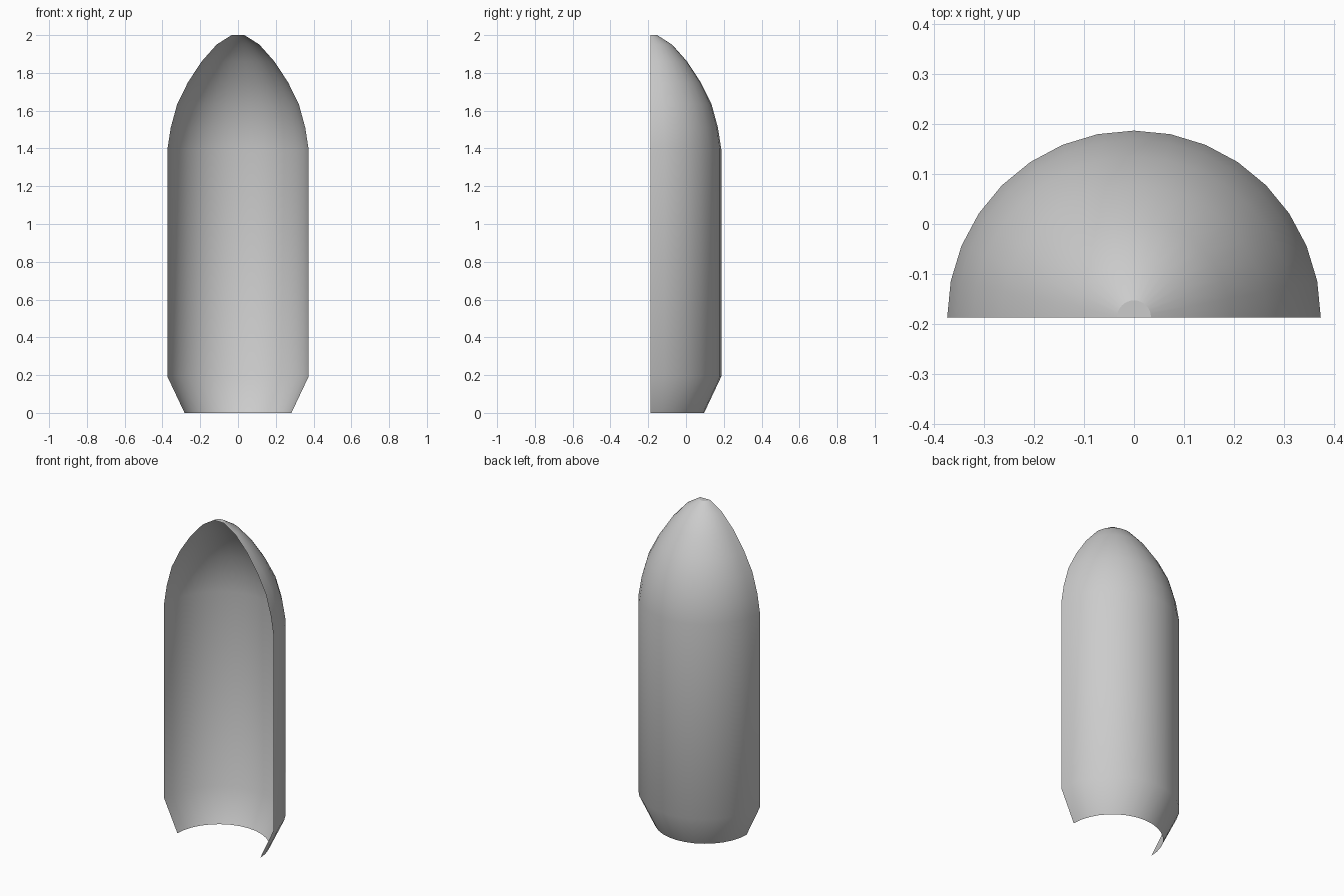
import bpy, bmesh, math

if "Cube" in bpy.data.objects:
    bpy.data.objects.remove(bpy.data.objects["Cube"])

AXIS_Y = -0.187   # the cut plane of the half shell
SEGMENTS = 16     # sides around the half turn

# Profile as (radius, height): tapered foot, straight wall, pointed nose
profile = [(0.283, 0), (0.374, 0.193), (0.374, 1.394), (0.356, 1.51),
           (0.322, 1.635), (0.265, 1.75), (0.193, 1.86),
           (0.113, 1.95), (0.034, 2.0)]

# Half shell: open front and bottom, single thin skin
bm = bmesh.new()
rings = []
for r, z in profile:
    rings.append([bm.verts.new((r * math.cos(math.pi * i / SEGMENTS),
                                AXIS_Y + r * math.sin(math.pi * i / SEGMENTS), z))
                  for i in range(SEGMENTS + 1)])
for a, b in zip(rings, rings[1:]):
    for i in range(SEGMENTS):
        bm.faces.new((a[i], a[i + 1], b[i + 1], b[i]))

# Small flat cap on the nose tip
bm.faces.new(rings[-1])

mesh = bpy.data.meshes.new("fairing_half")
bm.to_mesh(mesh)
bm.free()
shell = bpy.data.objects.new("fairing_half", mesh)
bpy.context.collection.objects.link(shell)
bpy.context.view_layer.objects.active = shell
shell.select_set(True)
bpy.ops.object.shade_smooth_by_angle(angle=math.radians(30))
